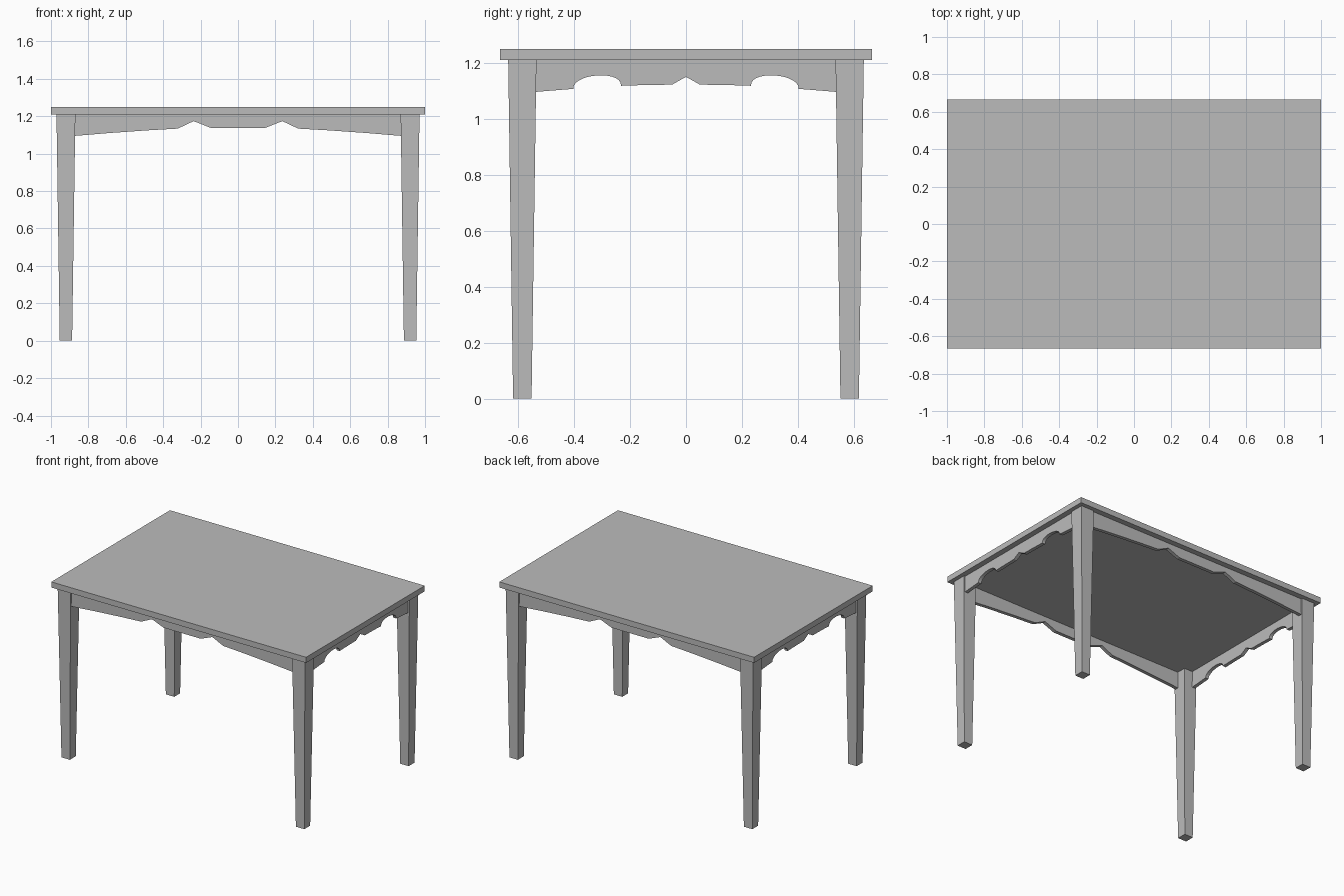
import bpy, bmesh, math
from mathutils import Matrix

if "Cube" in bpy.data.objects:
    bpy.data.objects.remove(bpy.data.objects["Cube"], do_unlink=True)

GREY = (0.5, 0.5, 0.5, 1)
mat = bpy.data.materials.new("plain grey")
mat.use_nodes = True
mat.diffuse_color = GREY
mat.node_tree.nodes["Principled BSDF"].inputs["Base Color"].default_value = GREY

TOP_Z, UNDER_Z = 1.25, 1.21
LEG_X, LEG_Y = 0.92, 0.585
LEG_TOP, LEG_FOOT = 0.0505, 0.033     # half widths
RECESS, THICK = 0.01, 0.025           # apron setback and thickness


def make_object(name, bm):
    bmesh.ops.recalc_face_normals(bm, faces=bm.faces)
    mesh = bpy.data.meshes.new(name)
    bm.to_mesh(mesh)
    bm.free()
    mesh.materials.append(mat)
    obj = bpy.data.objects.new(name, mesh)
    bpy.context.collection.objects.link(obj)
    return obj


def box(name, size, centre):
    bm = bmesh.new()
    bmesh.ops.create_cube(bm, size=1, matrix=Matrix.Translation(centre) @ Matrix.Diagonal((*size, 1)))
    return make_object(name, bm)


def leg(name, x, y):
    # square post narrowing to the foot
    bm = bmesh.new()
    bmesh.ops.create_cone(bm, cap_ends=True, segments=4, radius1=LEG_FOOT * math.sqrt(2),
                          radius2=LEG_TOP * math.sqrt(2), depth=UNDER_Z,
                          matrix=Matrix.Translation((x, y, UNDER_Z / 2)) @ Matrix.Rotation(math.pi / 4, 4, "Z"))
    return make_object(name, bm)


def apron(name, half, outer, angle):
    # half: lower edge from the end to the middle, mirrored for the other side
    mirrored = [(-u, z) for u, z in reversed(half) if u > 0]
    end = half[0][0]
    outline = half + mirrored + [(-end, UNDER_Z), (end, UNDER_Z)]
    bm = bmesh.new()
    face = bm.faces.new([bm.verts.new((u, -outer, z)) for u, z in outline])
    new = bmesh.ops.extrude_face_region(bm, geom=[face])["geom"]
    bmesh.ops.translate(bm, vec=(0, THICK, 0), verts=[v for v in new if isinstance(v, bmesh.types.BMVert)])
    bm.transform(Matrix.Rotation(angle, 4, "Z"))
    return make_object(name, bm)


# Table top
box("table_top", (2, 1.33, TOP_Z - UNDER_Z), (0, 0, (TOP_Z + UNDER_Z) / 2))

# Legs
for sy, depth_name in ((-1, "front"), (1, "back")):
    for sx, side_name in ((-1, "right"), (1, "left")):
        leg(f"{depth_name}_{side_name}_leg", sx * LEG_X, sy * LEG_Y)

# Long aprons with two pointed notches
long_edge = [(0.875, 1.095), (0.68, 1.111), (0.48, 1.125), (0.322, 1.134),
             (0.237, 1.174), (0.146, 1.138)]
# Short aprons with two arches and a central notch
arch = [(0.3175 + 0.0855 * math.cos(t), 1.112 - 0.006 * math.cos(t) + 0.043 * math.sin(t) ** 0.85)
        for t in (math.pi * i / 14 for i in range(1, 14))]
short_edge = [(0.54, 1.096), (0.403, 1.107), *arch, (0.232, 1.118),
              (0.14, 1.121), (0.05, 1.122), (0, 1.15)]

long_outer = LEG_Y + LEG_TOP - RECESS
short_outer = LEG_X + LEG_TOP - RECESS
apron("front_apron", long_edge, long_outer, 0)
apron("back_apron", long_edge, long_outer, math.pi)
apron("left_apron", short_edge, short_outer, math.pi / 2)
apron("right_apron", short_edge, short_outer, -math.pi / 2)
